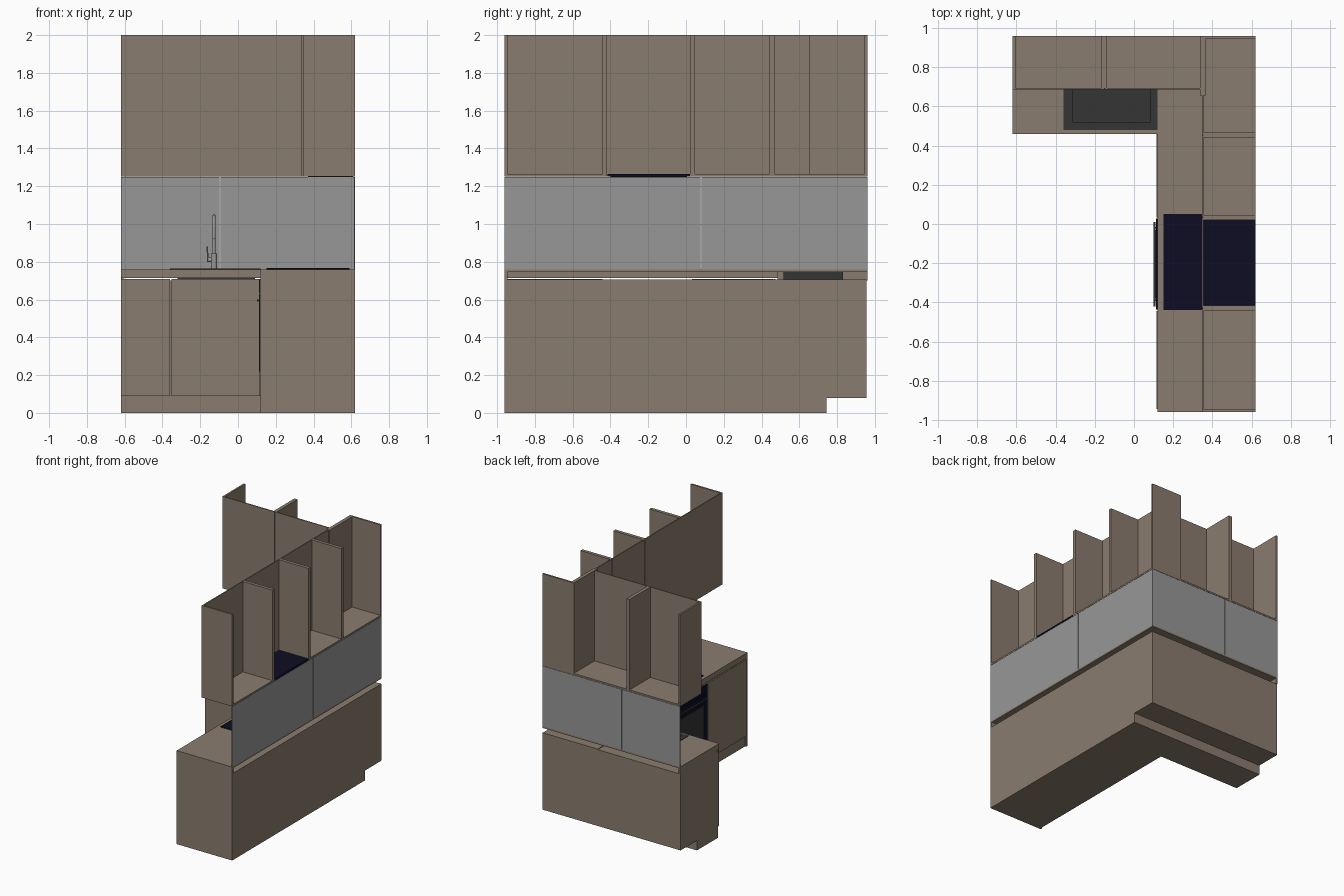
import bpy, math
from mathutils import Vector

if "Cube" in bpy.data.objects:
    bpy.data.objects.remove(bpy.data.objects["Cube"])

def material(name, rgb):
    m = bpy.data.materials.new(name)
    m.diffuse_color = (*rgb, 1)
    m.use_nodes = True
    m.node_tree.nodes["Principled BSDF"].inputs["Base Color"].default_value = m.diffuse_color
    return m

BROWN = material("taupe_cabinet", (0.255, 0.202, 0.156))
GREY = material("grey_splashback", (0.31, 0.31, 0.31))
NAVY = material("dark_navy_glass", (0.004, 0.004, 0.017))
DARK = material("charcoal_sink", (0.035, 0.035, 0.035))

def box(name, x0, x1, y0, y1, z0, z1, mat=BROWN):
    v = [(x, y, z) for x in (x0, x1) for y in (y0, y1) for z in (z0, z1)]
    f = [(0, 1, 3, 2), (4, 6, 7, 5), (0, 4, 5, 1), (2, 3, 7, 6), (0, 2, 6, 4), (1, 5, 7, 3)]
    me = bpy.data.meshes.new(name)
    me.from_pydata(v, [], f)
    me.materials.append(mat)
    ob = bpy.data.objects.new(name, me)
    bpy.context.collection.objects.link(ob)
    return ob

def tube(name, pts, r, mat):
    cu = bpy.data.curves.new(name, 'CURVE')
    cu.dimensions = '3D'
    cu.bevel_depth = r
    cu.bevel_resolution = 3
    cu.use_fill_caps = True
    s = cu.splines.new('POLY')
    s.points.add(len(pts) - 1)
    for p, c in zip(s.points, pts):
        p.co = (*c, 1)
    cu.materials.append(mat)
    ob = bpy.data.objects.new(name, cu)
    bpy.context.collection.objects.link(ob)

# plinths (recessed at the back of the rear run)
box("plinth_side", 0.13, 0.62, -0.955, 0.745, 0, 0.085)
box("plinth_rear", -0.62, 0.13, 0.475, 0.745, 0, 0.085)

# base cabinet bodies, stopping short of the worktop
box("base_side", 0.125, 0.62, -0.945, 0.955, 0.08, 0.705)
box("base_rear", -0.62, 0.125, 0.475, 0.955, 0.08, 0.70)
box("base_end_panel", 0.12, 0.62, -0.96, -0.945, 0.0, 0.748)

# base doors of the rear run
for i, (a, b) in enumerate([(-0.62, -0.359), (-0.352, 0.113)]):
    box(f"rear_base_door_{i}", a, b, 0.464, 0.475, 0.09, 0.71)
# base doors of the side run, with a drawer under the oven
for i, (a, b, top) in enumerate([(-0.945, -0.443, 0.71), (-0.437, 0.027, 0.215),
                                 (0.033, 0.46, 0.71)]):
    box(f"side_base_door_{i}", 0.114, 0.125, a, b, 0.09, top)

# worktop, pieced around the sink opening
SX0, SX1, SY0, SY1 = -0.32, 0.09, 0.515, 0.83
T0, T1 = 0.747, 0.76
box("worktop_side", 0.12, 0.62, -0.96, 0.96, T0, T1)
box("worktop_left", -0.62, SX0, 0.46, 0.96, T0, T1)
box("worktop_right", SX1, 0.12, 0.46, 0.96, T0, T1)
box("worktop_front", SX0, SX1, 0.46, SY0, T0, T1)
box("worktop_back", SX0, SX1, SY1, 0.96, T0, T1)
box("worktop_lip_rear", -0.62, 0.135, 0.46, 0.485, 0.715, T0)
box("worktop_lip_side", 0.12, 0.135, -0.945, 0.46, 0.715, T0)
box("worktop_lip_end", -0.62, -0.605, 0.485, 0.96, 0.70, T0)

# sink bowl and rim
w = 0.006
box("sink_floor", SX0, SX1, SY0, SY1, 0.702, 0.708, DARK)
box("sink_wall_left", SX0, SX0 + w, SY0, SY1, 0.702, 0.762, DARK)
box("sink_wall_right", SX1 - w, SX1, SY0, SY1, 0.702, 0.762, DARK)
box("sink_wall_front", SX0, SX1, SY0, SY0 + w, 0.702, 0.762, DARK)
box("sink_wall_back", SX0, SX1, SY1 - w, SY1, 0.702, 0.762, DARK)
R1 = 0.764
box("sink_rim_left", -0.36, SX0, 0.48, 0.90, T1, R1, DARK)
box("sink_rim_right", SX1, 0.12, 0.48, 0.90, T1, R1, DARK)
box("sink_rim_front", SX0, SX1, 0.48, SY0, T1, R1, DARK)
box("sink_rim_back", SX0, SX1, SY1, 0.90, T1, R1, DARK)

# tap: body, gooseneck and lever
tube("tap_body", [(-0.127, 0.865, 0.762), (-0.127, 0.865, 0.845)], 0.017, GREY)
arch = [(-0.127, 0.80 + 0.065 * math.cos(a), 0.978 + 0.065 * math.sin(a))
        for a in [math.pi * i / 12 for i in range(13)]]
tube("tap_spout", [(-0.127, 0.865, 0.84)] + arch + [(-0.127, 0.735, 0.92)], 0.008, GREY)
tube("tap_lever_joint", [(-0.127, 0.865, 0.81), (-0.158, 0.865, 0.81)], 0.012, GREY)
tube("tap_lever", [(-0.159, 0.865, 0.80), (-0.163, 0.865, 0.88)], 0.004, GREY)

# hob
box("hob", 0.15, 0.59, -0.44, 0.05, T1, 0.766, NAVY)

# oven: control panel, door, window and handle
box("oven_control_panel", 0.112, 0.126, -0.437, 0.027, 0.635, 0.705, NAVY)
box("oven_door", 0.112, 0.126, -0.437, 0.027, 0.22, 0.63, NAVY)
box("oven_window", 0.110, 0.112, -0.38, -0.03, 0.28, 0.55, DARK)
tube("oven_handle", [(0.105, -0.42, 0.595), (0.105, 0.01, 0.595)], 0.006, DARK)
for y in (-0.39, -0.02):
    tube("oven_handle_post", [(0.105, y, 0.595), (0.115, y, 0.595)], 0.004, DARK)

# splashback panels with narrow joints
S0, S1 = 0.76, 1.25
for i, (a, b) in enumerate([(-0.96, 0.078), (0.082, 0.955)]):
    box(f"splashback_side_{i}", 0.614, 0.62, a, b, S0, S1, GREY)
for i, (a, b) in enumerate([(-0.62, -0.097), (-0.093, 0.62)]):
    box(f"splashback_rear_{i}", a, b, 0.954, 0.96, S0, S1, GREY)

# wall cabinets: open top and back, floors, dividers, doors
U0, U1 = 1.252, 2.0
box("wall_floor_side_front", 0.35, 0.62, -0.96, -0.42, U0, 1.265)
box("wall_floor_side_back", 0.35, 0.62, 0.02, 0.96, U0, 1.265)
box("wall_floor_rear", -0.62, 0.35, 0.69, 0.96, U0, 1.265)
for i, (a, b) in enumerate([(-0.96, -0.945), (-0.443, -0.417), (0.02, 0.047),
                            (0.442, 0.468), (0.945, 0.96)]):
    box(f"wall_divider_side_{i}", 0.352, 0.62, a, b, U0, U1)
for i, (a, b, y) in enumerate([(-0.62, -0.605, 0.692), (-0.165, -0.137, 0.692),
                               (0.337, 0.365, 0.655)]):
    box(f"wall_divider_rear_{i}", a, b, y, 0.96, U0, U1)
for i, (a, b) in enumerate([(-0.96, -0.432), (-0.428, 0.032), (0.036, 0.453), (0.457, 0.69)]):
    box(f"wall_door_side_{i}", 0.346, 0.354, a, b, U0, U1)
for i, (a, b) in enumerate([(-0.62, -0.153), (-0.148, 0.345)]):
    box(f"wall_door_rear_{i}", a, b, 0.686, 0.694, U0, U1)

# extractor hood set in the wall cabinet floor
box("hood_body", 0.356, 0.62, -0.415, 0.02, 1.252, 1.266, NAVY)
box("hood_grille", 0.37, 0.61, -0.40, 0.005, 1.248, 1.252, NAVY)
